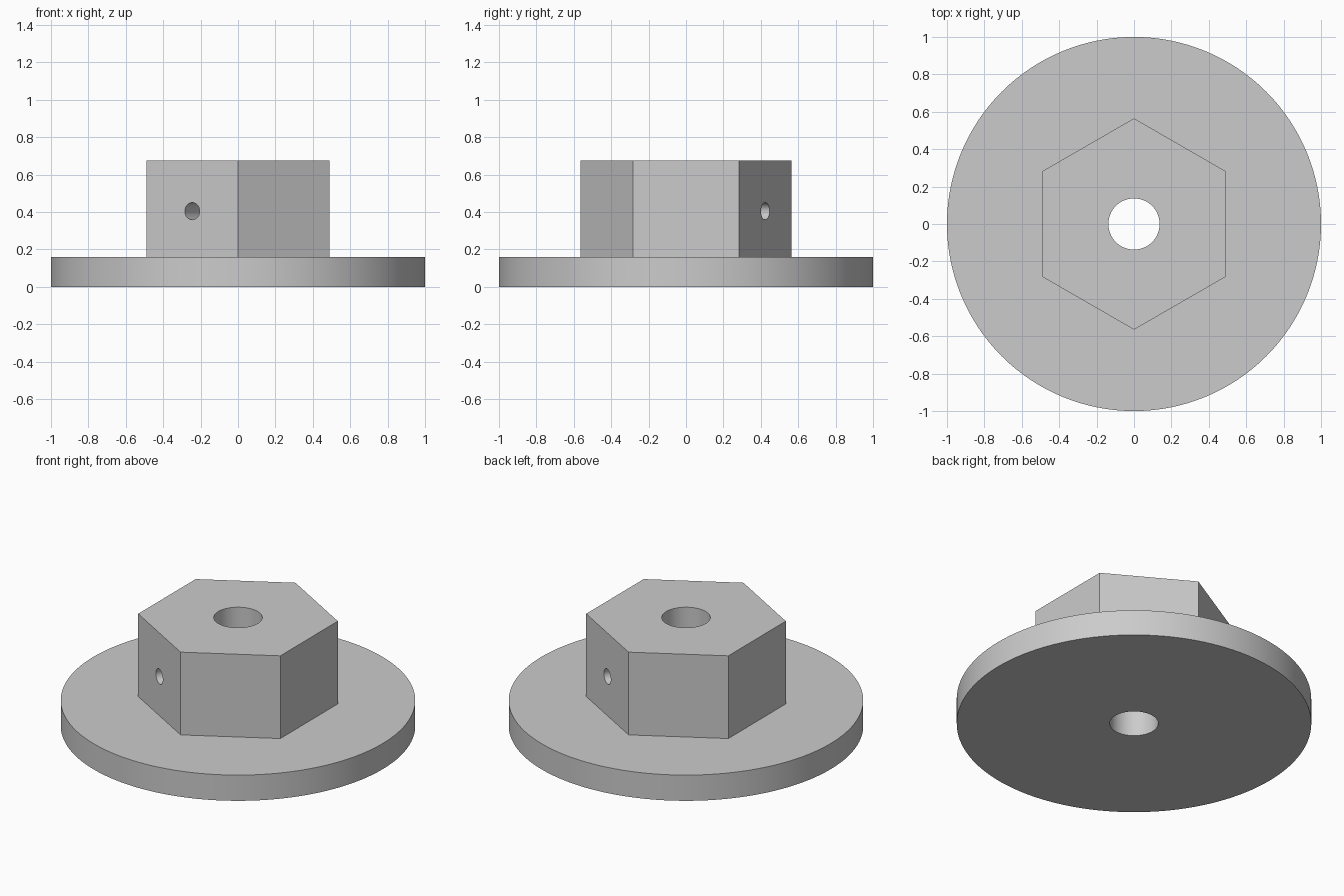
import bpy
from math import radians

cube = bpy.data.objects.get("Cube")
if cube:
    bpy.data.objects.remove(cube, do_unlink=True)

FLANGE_H, HUB_TOP = 0.16, 0.675

grey = bpy.data.materials.new("light grey")
grey.use_nodes = True
grey.diffuse_color = (0.6, 0.6, 0.6, 1)
grey.node_tree.nodes["Principled BSDF"].inputs["Base Color"].default_value = (0.6, 0.6, 0.6, 1)


def prism(name, sides, radius, z0, z1):
    """Upright prism between two heights, first corner on the y axis."""
    bpy.ops.mesh.primitive_cylinder_add(vertices=sides, radius=radius, depth=z1 - z0,
                                        location=(0, 0, (z0 + z1) / 2))
    obj = bpy.context.object
    obj.name = name
    obj.data.materials.append(grey)
    return obj


def combine(body, tool, operation):
    """Apply a boolean to the body and discard the tool."""
    tool.hide_render = True
    mod = body.modifiers.new(operation.lower(), "BOOLEAN")
    mod.object, mod.operation, mod.solver = tool, operation, "EXACT"
    bpy.ops.object.select_all(action="DESELECT")
    bpy.context.view_layer.objects.active = body
    body.select_set(True)
    bpy.ops.object.modifier_apply(modifier=mod.name)
    bpy.data.objects.remove(tool, do_unlink=True)


# Round flange with a hexagonal hub standing on it
body = prism("flanged_hex_hub", 128, 1.0, 0, FLANGE_H)
combine(body, prism("hub", 6, 0.565, FLANGE_H / 2, HUB_TOP), "UNION")

# Central bore through the whole part
combine(body, prism("bore", 64, 0.137, -0.2, 1.0), "DIFFERENCE")

# Cross pin hole through two opposite hub flats
pin = prism("pin_hole", 32, 0.046, -0.8, 0.8)
pin.location = (0, 0, 0.404)
pin.rotation_euler = (radians(90), 0, radians(-30))
combine(body, pin, "DIFFERENCE")

bpy.ops.object.shade_smooth_by_angle(angle=radians(30))
